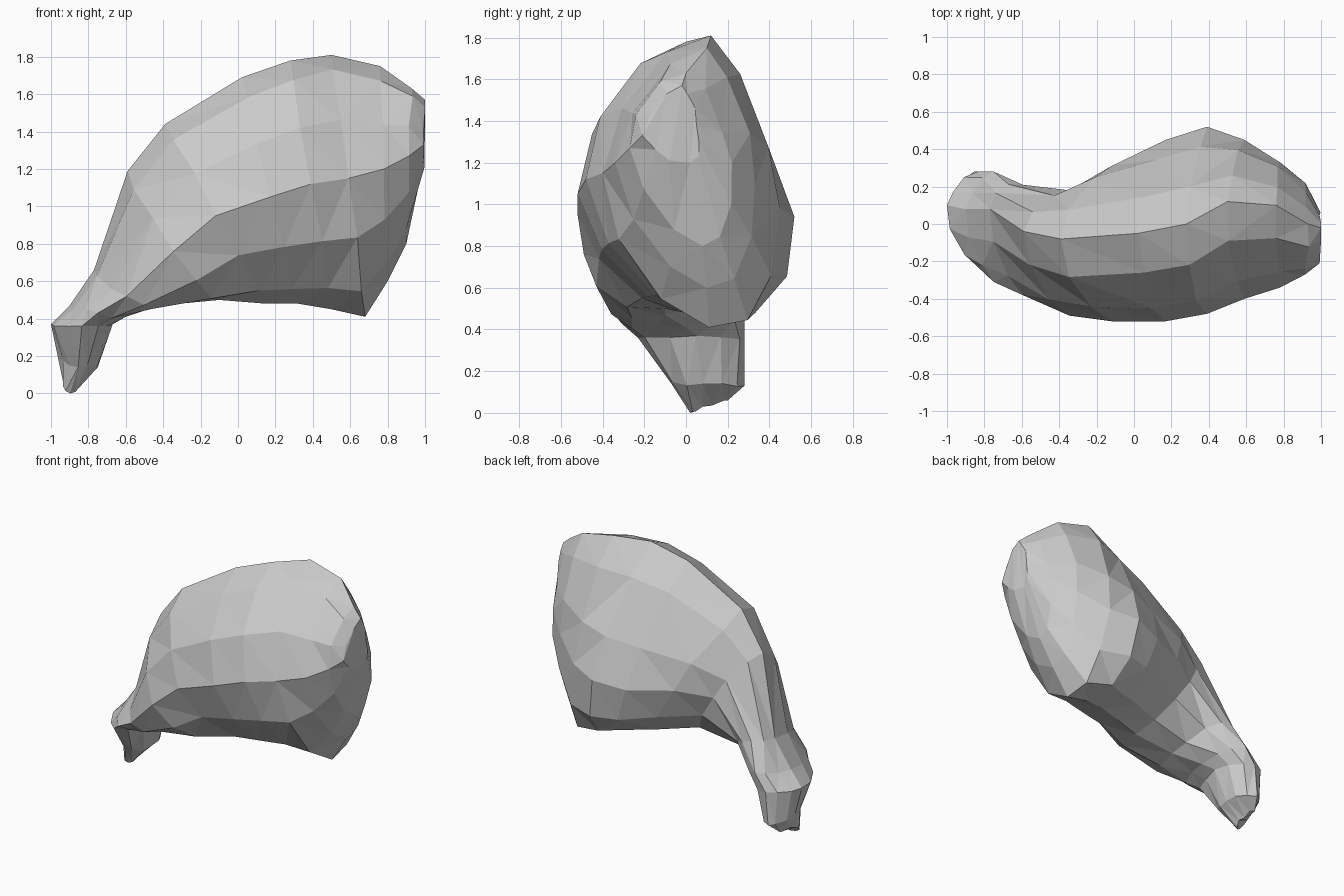
import bpy, bmesh, random
from math import sin, cos, pi
from mathutils import Vector

if "Cube" in bpy.data.objects:
    bpy.data.objects.remove(bpy.data.objects["Cube"])

random.seed(4)
STEPS = 3  # facets per quarter of each ring
# Flatness per quarter: upper front, lower front, lower back, upper back
FLAT = (1.2, 1.1, 1.05, 1.4)

# Rings from the tail tip to the blunt end:
# upper (x, y, z), lower (x, y, z), front (y, z), back (y, z)
RINGS = [
    ((-.935, .08, .06), (-.86, .08, .03), (.02, .0), (.20, .06)),
    ((-.96, .12, .18), (-.75, .08, .14), (-.07, .14), (.28, .13)),
    ((-1, .10, .37), (-.67, .05, .37), (-.23, .36), (.28, .36)),
    ((-.90, .08, .47), (-.60, .0, .41), (-.31, .43), (.28, .48)),
    ((-.77, .08, .66), (-.42, -.10, .47), (-.38, .52), (.21, .64)),
    ((-.59, -.04, 1.19), (-.10, -.10, .50), (-.49, .76), (.18, .88)),
    ((-.39, -.08, 1.44), (.15, .0, .48), (-.52, .95), (.31, .92)),
    ((.02, -.05, 1.69), (.32, .05, .48), (-.52, 1.05), (.45, .90)),
    ((.28, .0, 1.78), (.50, .10, .45), (-.48, 1.12), (.52, .94)),
    ((.50, .12, 1.81), (.68, .11, .41), (-.40, 1.15), (.45, .98)),
    ((.76, .10, 1.75), (.80, .10, .60), (-.34, 1.2), (.33, 1.1)),
    ((.93, .0, 1.63), (.90, .08, .80), (-.27, 1.27), (.22, 1.2)),
    ((1, -.02, 1.57), (.985, .02, 1.2), (-.21, 1.33), (.05, 1.38)),
]


def ring_points(upper, lower, front, back):
    """Round a closed ring through four guide points."""
    u, l = Vector(upper), Vector(lower)
    mid = (u.x + l.x) / 2
    f, b = Vector((mid, *front)), Vector((mid, *back))
    c = (u + l + f + b) / 4
    guides = [u, f, l, b]
    pts = []
    for q, e in enumerate(FLAT):
        p0, p1 = guides[q] - c, guides[(q + 1) % 4] - c
        for s in range(STEPS):
            t = s / STEPS * pi / 2
            p = c + p0 * cos(t) ** e + p1 * sin(t) ** e
            if s:  # slight chiselled unevenness
                p += Vector([random.uniform(-.012, .012) for _ in range(3)])
            p.x = min(max(p.x, -1), 1)
            p.z = max(p.z, 0)
            pts.append(p)
    return pts


# Faceted body with drooping tail, lofted as one closed skin
bm = bmesh.new()
loops = [[bm.verts.new(p) for p in ring_points(*r)] for r in RINGS]
n = 4 * STEPS
for a, b in zip(loops, loops[1:]):
    for i in range(n):
        j = (i + 1) % n
        bm.faces.new((a[i], a[j], b[j], b[i]))
bm.faces.new(loops[0])
bm.faces.new(loops[-1])
bmesh.ops.triangulate(bm, faces=bm.faces[:])
bmesh.ops.recalc_face_normals(bm, faces=bm.faces[:])
mesh = bpy.data.meshes.new("faceted_body")
bm.to_mesh(mesh)
bm.free()
body = bpy.data.objects.new("faceted_body", mesh)
bpy.context.collection.objects.link(body)
